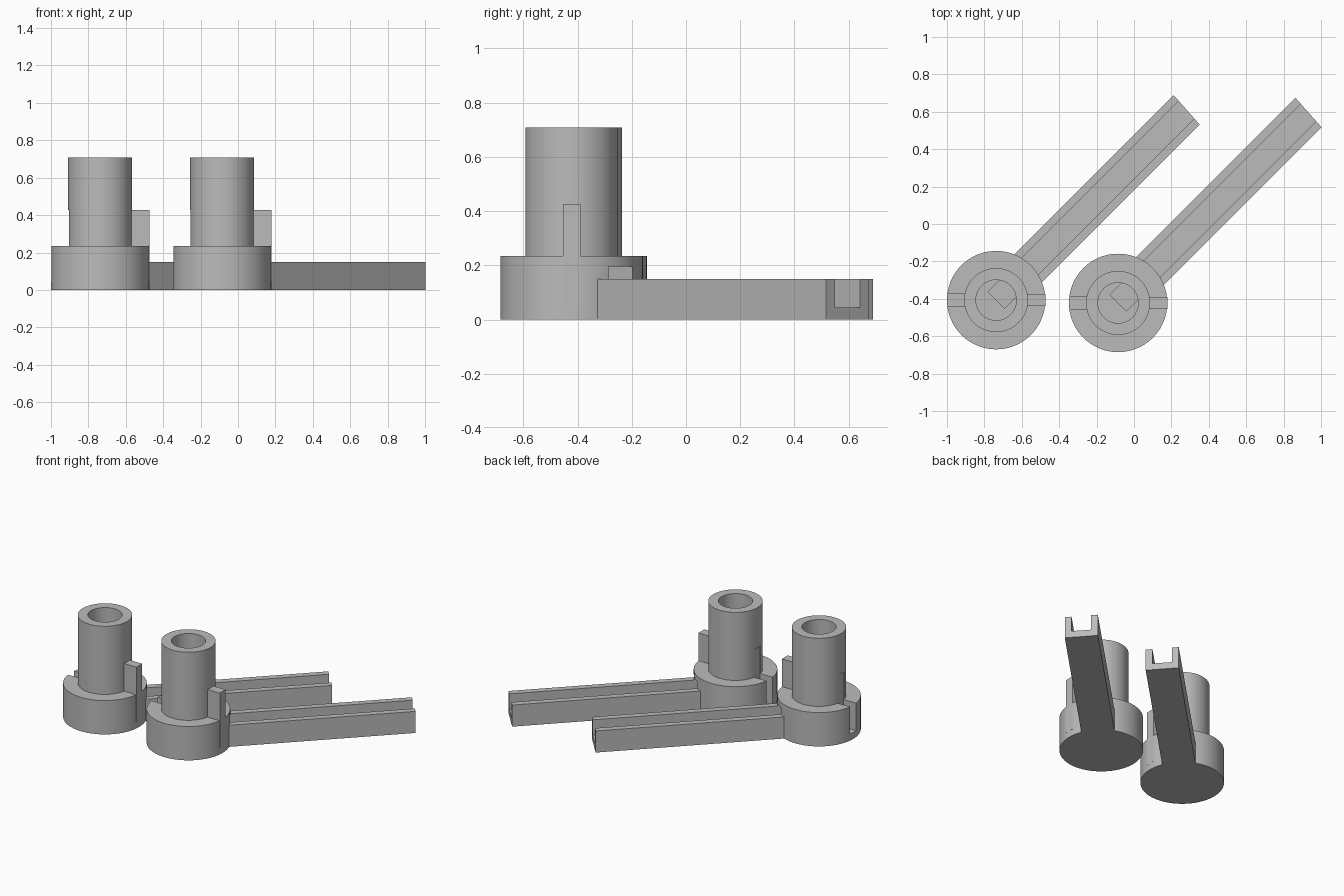
import bpy, bmesh, math
from mathutils import Matrix, Vector

cube = bpy.data.objects.get("Cube")
if cube:
    bpy.data.objects.remove(cube)

grey = bpy.data.materials.new("plain grey")
grey.use_nodes = True
grey.diffuse_color = (0.5, 0.5, 0.5, 1)
grey.node_tree.nodes["Principled BSDF"].inputs["Base Color"].default_value = (0.5, 0.5, 0.5, 1)


def add(name, bm):
    bmesh.ops.recalc_face_normals(bm, faces=bm.faces)
    mesh = bpy.data.meshes.new(name)
    bm.to_mesh(mesh)
    bm.free()
    mesh.materials.append(grey)
    obj = bpy.data.objects.new(name, mesh)
    bpy.context.collection.objects.link(obj)
    return obj


def cylinder(name, radius, low, high):
    bm = bmesh.new()
    bmesh.ops.create_cone(bm, cap_ends=True, segments=96, radius1=radius, radius2=radius,
                          depth=high - low,
                          matrix=Matrix.Translation((0, 0, (low + high) / 2)))
    return add(name, bm)


def prism(name, outline, low, high, angle=0):
    """Extrude a flat outline upwards, then turn it about z."""
    bm = bmesh.new()
    face = bm.faces.new([bm.verts.new((x, y, low)) for x, y in outline])
    out = bmesh.ops.extrude_face_region(bm, geom=[face])
    top = [v for v in out["geom"] if isinstance(v, bmesh.types.BMVert)]
    bmesh.ops.translate(bm, verts=top, vec=Vector((0, 0, high - low)))
    bm.transform(Matrix.Rotation(math.radians(angle), 4, "Z"))
    return add(name, bm)


def box(name, x0, x1, half_width, low, high, angle=0):
    w = half_width
    return prism(name, [(x0, -w), (x1, -w), (x1, w), (x0, w)], low, high, angle)


def combine(target, tool, operation):
    mod = target.modifiers.new(operation.lower(), "BOOLEAN")
    mod.operation, mod.object, mod.solver = operation, tool, "EXACT"
    bpy.context.view_layer.objects.active = target
    bpy.ops.object.modifier_apply(modifier=mod.name)
    bpy.data.objects.remove(tool)


# Round base, upright tube, key fin and diagonal arm with a skewed end
body = cylinder("left_post_and_arm", 0.263, 0, 0.235)
arm_outline = [(0, -0.105), (1.433, -0.105), (1.446, 0.105), (0, 0.105)]
for part in (cylinder("tube", 0.171, 0.1, 0.708),
             box("fin", 0.12, 0.263, 0.032, 0.045, 0.427),
             prism("arm", arm_outline, 0, 0.15, 45)):
    combine(body, part, "UNION")

# Bore, channel running into the bore, and keyway opposite the fin
for cutter in (cylinder("bore", 0.108, 0.13, 0.8),
               box("channel", 0, 1.6, 0.062, 0.045, 0.195, 45),
               box("keyway", -0.3, -0.165, 0.033, 0.045, 0.427)):
    combine(body, cutter, "DIFFERENCE")

bpy.ops.object.select_all(action="DESELECT")
body.select_set(True)
bpy.context.view_layer.objects.active = body
bpy.ops.object.shade_smooth_by_angle(angle=math.radians(25))

# Second identical piece beside the first
twin = body.copy()
twin.data = body.data.copy()
twin.name = "right_post_and_arm"
bpy.context.collection.objects.link(twin)
body.location = (-0.085, -0.422, 0)
twin.location = (-0.737, -0.407, 0)
